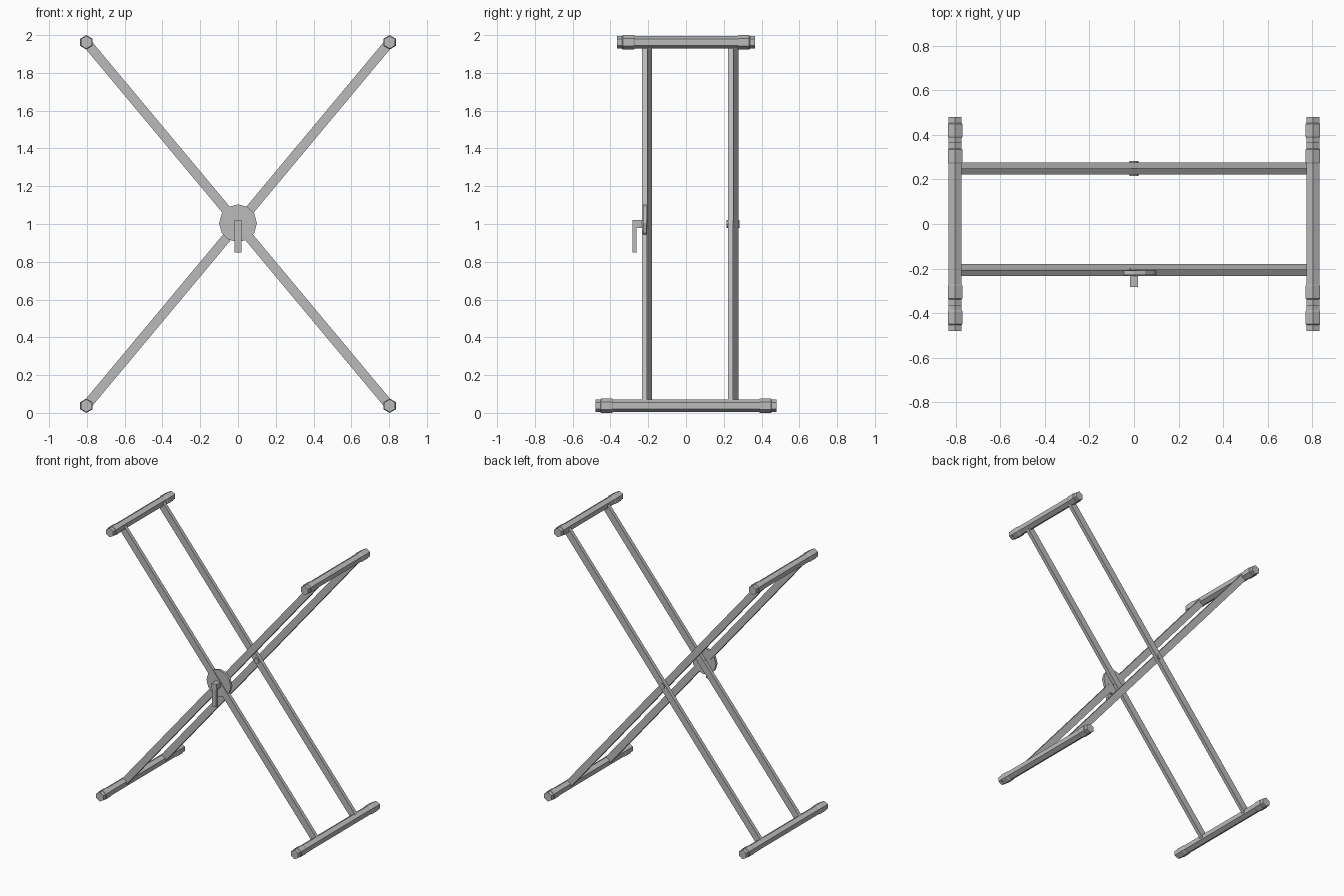
import bpy, bmesh, math
from mathutils import Matrix

cube = bpy.data.objects.get("Cube")
if cube:
    bpy.data.objects.remove(cube, do_unlink=True)

grey = bpy.data.materials.new("plain_grey")
grey.use_nodes = True
colour = (0.5, 0.5, 0.5, 1)
grey.diffuse_color = colour
grey.node_tree.nodes["Principled BSDF"].inputs["Base Color"].default_value = colour


def finish(name, bm):
    bmesh.ops.recalc_face_normals(bm, faces=bm.faces)
    mesh = bpy.data.meshes.new(name)
    bm.to_mesh(mesh)
    bm.free()
    mesh.materials.append(grey)
    ob = bpy.data.objects.new(name, mesh)
    bpy.context.collection.objects.link(ob)
    return ob


def lathe_y(name, x, z, rings, sides):
    """Faceted solid along y from (y, radius) rings, with a corner pointing up."""
    bm = bmesh.new()
    loops = []
    for y, r in rings:
        loops.append([bm.verts.new((x + r * math.sin(math.tau * i / sides), y,
                                    z + r * math.cos(math.tau * i / sides)))
                      for i in range(sides)])
    for a, b in zip(loops, loops[1:]):
        for i in range(sides):
            j = (i + 1) % sides
            bm.faces.new((a[i], a[j], b[j], b[i]))
    bm.faces.new(loops[0])
    bm.faces.new(loops[-1])
    return finish(name, bm)


def box(name, size, centre, angle=0):
    bm = bmesh.new()
    bmesh.ops.create_cube(bm, size=1)
    m = (Matrix.Translation(centre) @ Matrix.Rotation(angle, 4, "Y")
         @ Matrix.Diagonal((*size, 1)))
    bmesh.ops.transform(bm, matrix=m, verts=bm.verts)
    return finish(name, bm)


SPAN, LOW, HIGH = 0.803, 0.038, 1.962
MID = (LOW + HIGH) / 2
TUBE_R, CAP_R = 0.034, 0.038

# Hexagonal cross tubes with a raised collar near each end
for side, x in (("left", SPAN), ("right", -SPAN)):
    for level, z, half in (("lower", LOW, 0.48), ("upper", HIGH, 0.365)):
        end = [(half, TUBE_R), (half - 0.027, TUBE_R), (half - 0.031, CAP_R),
               (half - 0.088, CAP_R), (half - 0.094, TUBE_R)]
        rings = [(-y, r) for y, r in end] + end[::-1]
        lathe_y(f"{level}_{side}_tube", x, z, rings, 6)

# Crossing leg bars, a pair at the front and a pair at the back
length = 2 * math.hypot(SPAN, MID - LOW)
tilt = math.atan2(MID - LOW, SPAN)
for place, y in (("front", -0.207), ("back", 0.25)):
    box(f"{place}_leg_falling", (length, 0.027, 0.05), (0, y - 0.0135, MID), tilt)
    box(f"{place}_leg_rising", (length, 0.027, 0.05), (0, y + 0.0135, MID), -tilt)

# Locking disc and back pivot pin
lathe_y("locking_disc", 0, MID + 0.004, [(-0.228, 0.1), (-0.209, 0.1)], 12)
lathe_y("back_pivot_pin", 0, MID, [(0.215, 0.02), (0.283, 0.02)], 8)

# Crank handle
box("handle_shaft", (0.038, 0.085, 0.04), (0, -0.2405, MID))
box("handle_grip", (0.036, 0.02, 0.17), (0, -0.273, MID - 0.065))
